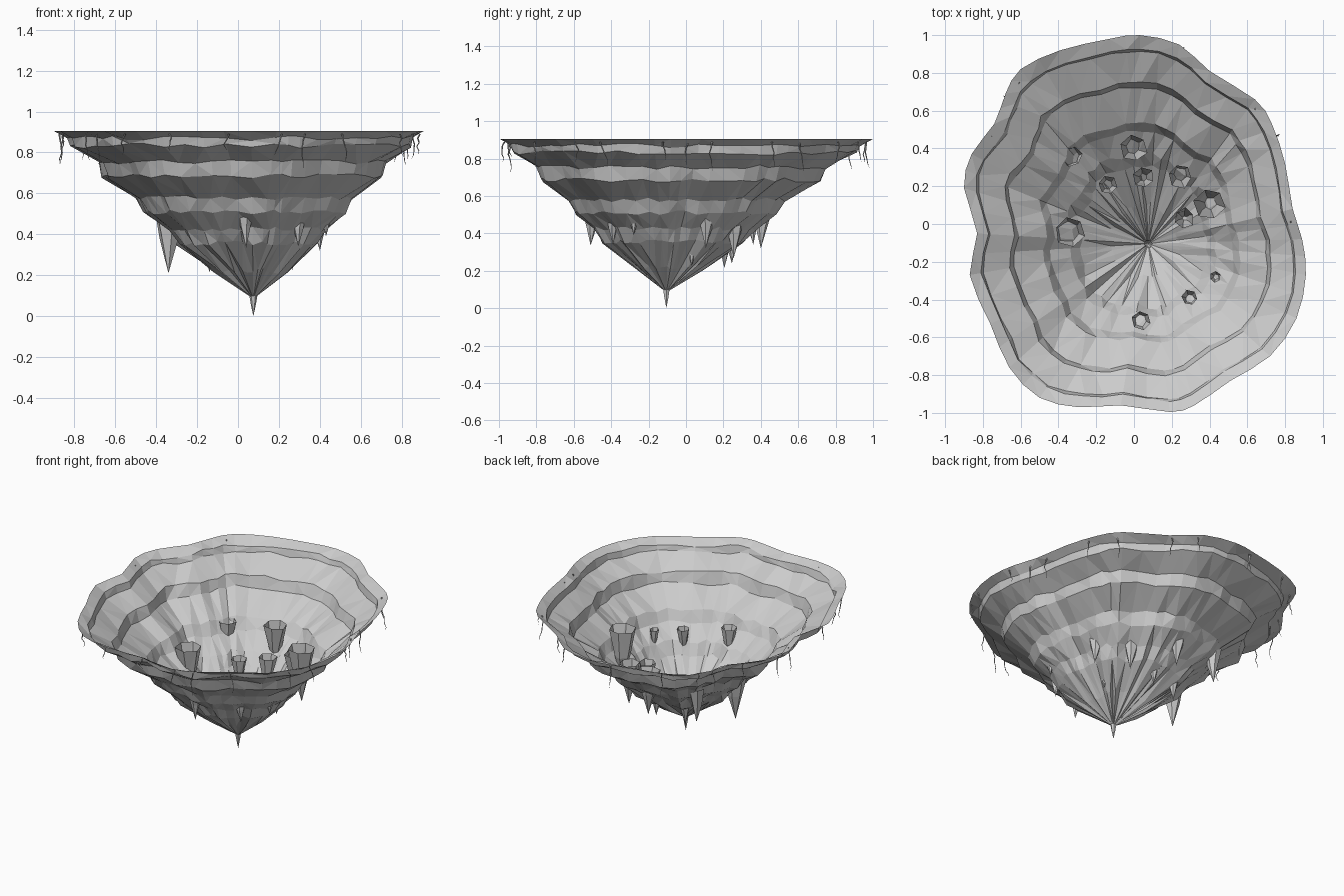
import bpy, bmesh, math, random
from mathutils import Vector

random.seed(7)
if "Cube" in bpy.data.objects:
    bpy.data.objects.remove(bpy.data.objects["Cube"])

rock = bpy.data.materials.new("pale_grey_rock")
rock.use_nodes = True
rock.diffuse_color = (0.6, 0.6, 0.6, 1)
rock.node_tree.nodes["Principled BSDF"].inputs["Base Color"].default_value = (0.6, 0.6, 0.6, 1)


def loft(name, rings, tip=None):
    """Skin closed rings of points from top to bottom, ending in an optional tip."""
    bm = bmesh.new()
    rows = [[bm.verts.new(p) for p in ring] for ring in rings]
    n = len(rows[0])
    for a, b in zip(rows, rows[1:]):
        for i in range(n):
            j = (i + 1) % n
            bm.faces.new((a[i], b[i], b[j], a[j]))
    if tip is not None:
        end = bm.verts.new(tip)
        for i in range(n):
            bm.faces.new((rows[-1][i], end, rows[-1][(i + 1) % n]))
    # Triangulate so every facet is flat
    bmesh.ops.triangulate(bm, faces=bm.faces[:])
    mesh = bpy.data.meshes.new(name)
    bm.to_mesh(mesh)
    bm.free()
    mesh.materials.append(rock)
    obj = bpy.data.objects.new(name, mesh)
    bpy.context.collection.objects.link(obj)
    return obj


def circle(centre, radius, sides, turn=0.0, rough=0.0):
    return [centre + Vector((math.cos(a), math.sin(a), 0)) * radius * random.uniform(1 - rough, 1 + rough)
            for a in (turn + math.tau * i / sides for i in range(sides))]


# Rim outline, smoothed through a few control points
OUTLINE = [(.03, 1), (-.13, .98), (-.39, .92), (-.6, .82), (-.68, .69), (-.74, .53), (-.86, .37),
           (-.9, .19), (-.83, -.05), (-.87, -.27), (-.76, -.53), (-.66, -.76), (-.5, -.92),
           (-.29, -.97), (-.07, -.96), (.19, -.995), (.32, -.96), (.51, -.83), (.72, -.7),
           (.86, -.5), (.91, -.27), (.89, -.08), (.84, .08), (.8, .32), (.73, .53),
           (.64, .66), (.4, .81), (.24, .95)]
APEX = Vector((.075, -.105, .085))


def outline_at(t):
    n = len(OUTLINE)
    i, f = int(t * n) % n, (t * n) % 1
    p, q, r, s = (Vector(OUTLINE[(i + k) % n]) for k in (-1, 0, 1, 2))
    return .5 * (2 * q + (r - p) * f + (2 * p - 5 * q + 4 * r - s) * f ** 2
                 + (3 * q - p - 3 * r + s) * f ** 3)


# Terraced rock shell: (height, scale about the apex, roughness)
SEGMENTS = 56
TERRACES = [(.905, 1, 0), (.87, .935, .008), (.832, .925, .012), (.755, .78, .018),
            (.685, .755, .02), (.58, .585, .025), (.51, .545, .03), (.425, .435, .05),
            (.355, .38, .07), (.22, .195, .13)]
flute = [random.uniform(-1, 1) for i in range(SEGMENTS)]
rings = []
for height, scale, rough in TERRACES:
    ring = []
    for i in range(SEGMENTS):
        edge = outline_at(i / SEGMENTS)
        s = scale * (1 + rough * (.7 * flute[i] + .4 * random.uniform(-1, 1)))
        p = APEX.xy + (edge - APEX.xy) * s
        ring.append(Vector((p.x, p.y, height + random.uniform(-.012, .012) * (rough > 0))))
    rings.append(ring)
loft("rock_shell", rings, APEX)

# Hollow six-sided spikes: x, y, top radius, tip height
SPIKES = [(-.33, .36, .055, .34), (0, .4, .07, .32), (-.14, .205, .05, .215), (.05, .245, .055, .24),
          (.245, .255, .065, .27), (.4, .105, .085, .32), (.265, .03, .055, .225),
          (-.34, -.04, .08, .21), (.295, -.39, .042, .34), (.04, -.51, .05, .335), (.43, -.28, .03, .39)]
for x, y, radius, low in SPIKES:
    tip = Vector((x, y, low))
    turn = random.uniform(0, 1)
    lean = Vector((random.uniform(-.1, .1), random.uniform(-.1, .1), 0)) * radius
    top = tip + Vector((0, 0, radius * 4.2))
    mid = tip + Vector((0, 0, radius * 2.1)) + lean
    loft("hanging_spike", [circle(top, radius, 6, turn, .1), circle(mid, radius * .58, 6, turn, .1)], tip)

# Spike at the very bottom
loft("bottom_spike", [circle(APEX + Vector((0, 0, .03)), .022, 6),
                      circle(APEX - Vector((0, 0, .03)), .012, 6)], (APEX.x, APEX.y, 0))

# Thin roots dangling under the rim
ROOTS = 26
for k in range(ROOTS):
    edge = outline_at((k + random.uniform(-.3, .3)) / ROOTS)
    spot = APEX.xy + (edge - APEX.xy) * random.uniform(.96, .99)
    p = Vector((spot.x, spot.y, .89))
    length = random.uniform(.08, .17)
    steps = 5
    parts = []
    for i in range(steps):
        parts.append(circle(p, .0045 * (1 - .7 * i / steps), 4))
        p = p + Vector((random.uniform(-.012, .012), random.uniform(-.012, .012), -length / steps))
    loft("dangling_root", parts, p)
